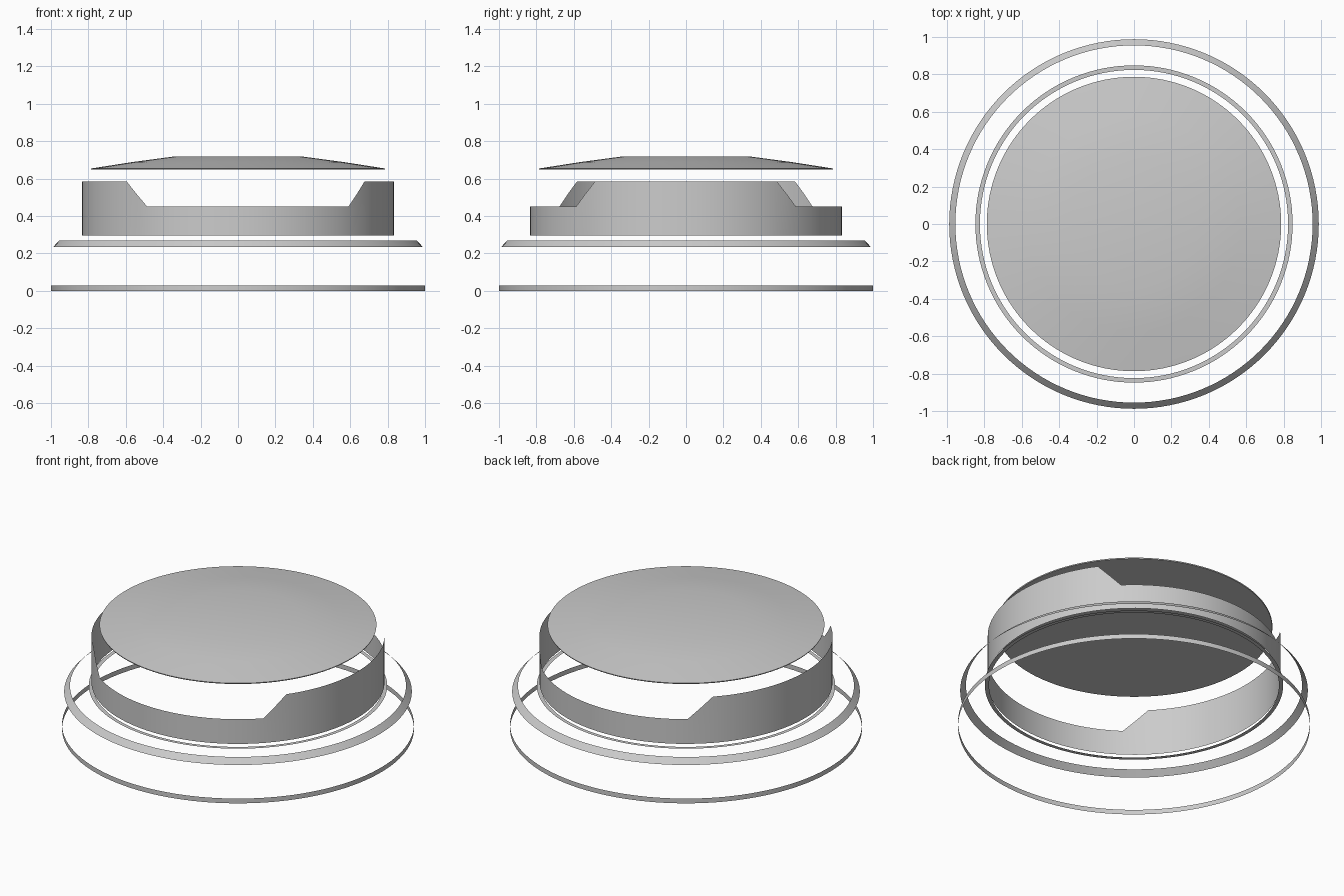
import bpy, bmesh, math

if "Cube" in bpy.data.objects:
    bpy.data.objects.remove(bpy.data.objects["Cube"])

SEG = 128

grey = bpy.data.materials.new("light grey")
grey.diffuse_color = (0.6, 0.6, 0.6, 1)
grey.use_nodes = True
grey.node_tree.nodes["Principled BSDF"].inputs["Base Color"].default_value = grey.diffuse_color


def lathe(name, profile, angle=30):
    """Spin (radius, height) points into an open sheet; height may depend on the angle."""
    bm = bmesh.new()
    rows = []
    for r, z in profile:
        row = []
        for i in range(SEG):
            a = 2 * math.pi * i / SEG
            h = z(a) if callable(z) else z
            row.append(bm.verts.new((r * math.cos(a), r * math.sin(a), h)))
        rows.append(row)
    for low, high in zip(rows, rows[1:]):
        for i in range(SEG):
            j = (i + 1) % SEG
            bm.faces.new((low[i], low[j], high[j], high[i]))
    return finish(name, bm, angle), rows


def finish(name, bm, angle):
    mesh = bpy.data.meshes.new(name)
    bm.to_mesh(mesh)
    bm.free()
    mesh.materials.append(grey)
    ob = bpy.data.objects.new(name, mesh)
    bpy.context.collection.objects.link(ob)
    bpy.ops.object.select_all(action='DESELECT')
    ob.select_set(True)
    bpy.context.view_layer.objects.active = ob
    bpy.ops.object.shade_smooth_by_angle(angle=math.radians(angle))
    return ob


# Base band, bevelled ring and flat ledge
lathe("base_band", [(1.0, 0.0), (1.0, 0.03)])
lathe("bevelled_ring", [(0.988, 0.235), (0.955, 0.27)])
lathe("flat_ledge", [(0.848, 0.272), (0.824, 0.272)])

# Wall with a low opening at front and back, sloped at both ends
LOW, HIGH, FOOT = 0.45, 0.585, 0.295
STOPS = [35.7, 44.9, 125.6, 135.6]      # ramp start and end angles, mirrored front to back
heights = [HIGH, LOW, LOW, HIGH]
angles = [0, 12, 24] + STOPS[:2] + [44.9 + 80.7 * k / 28 for k in range(1, 28)] \
    + STOPS[2:] + [150, 165, 180]
# fine, even steps on the tall panels, exact stops at the ramps
angles = sorted(set([35.7 * k / 12 for k in range(12)] + angles[3:-3]
                    + [135.6 + 44.4 * k / 15 for k in range(1, 16)]
                    + [40.3, 130.6]))


def wall_top(a):
    if a <= STOPS[0] or a >= STOPS[3]:
        return HIGH
    for k in range(3):
        if a <= STOPS[k + 1]:
            t = (a - STOPS[k]) / (STOPS[k + 1] - STOPS[k])
            return heights[k] + t * (heights[k + 1] - heights[k])


bm = bmesh.new()
loop = angles + [-a for a in reversed(angles) if 0 < a < 180]
cols = []
for deg in loop:
    a = math.radians(deg)
    x, y = 0.833 * math.cos(a), 0.833 * math.sin(a)
    cols.append([bm.verts.new((x, y, z)) for z in (FOOT, wall_top(abs(deg)))])
for c, d in zip(cols, cols[1:] + cols[:1]):
    bm.faces.new((c[0], d[0], d[1], c[1]))
finish("notched_wall", bm, 30)

# Closed lid: flat underside, thin rim, shallow cone and flat top
bm = bmesh.new()
rings = []
for r, z in [(0.785, 0.648), (0.787, 0.654), (0.57, 0.688), (0.345, 0.718)]:
    rings.append([bm.verts.new((r * math.cos(2 * math.pi * i / SEG),
                                r * math.sin(2 * math.pi * i / SEG), z)) for i in range(SEG)])
for low, high in zip(rings, rings[1:]):
    for i in range(SEG):
        j = (i + 1) % SEG
        bm.faces.new((low[i], low[j], high[j], high[i]))
bm.faces.new(rings[-1])
bm.faces.new(list(reversed(rings[0])))
finish("lid", bm, 30)
